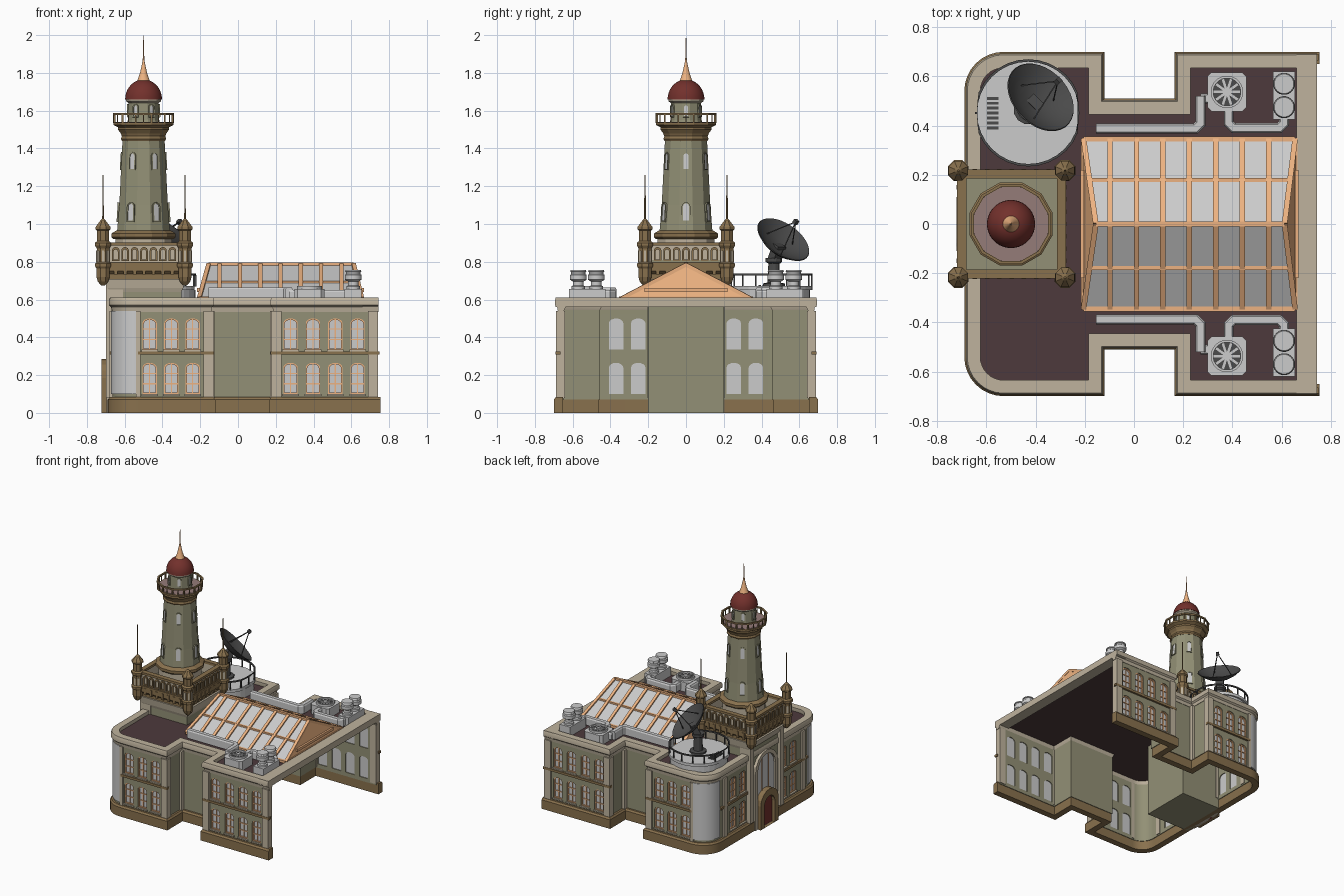
import bpy, bmesh, math
from mathutils import Matrix, Vector

if "Cube" in bpy.data.objects:
    bpy.data.objects.remove(bpy.data.objects["Cube"])
pi, cos, sin = math.pi, math.cos, math.sin
COL = dict(beige=(.52, .45, .34), olive=(.29, .28, .18), brown=(.25, .165, .075), orange=(.85, .45, .22),
           red=(.17, .03, .025), roof=(.075, .042, .045), dark=(.07, .07, .07), pink=(.30, .20, .19), grey=None)
parts, I = {}, Matrix()

def loft(name, col, rings, cyclic=False, M=I):
    """Skin closed loops together; caps the ends unless cyclic."""
    bm = parts.setdefault((name, col), bmesh.new())
    R = [[bm.verts.new(M @ Vector(p)) for p in r] for r in rings]
    n = len(R[0])
    for i in range(len(R) if cyclic else len(R) - 1):
        a, b = R[i], R[(i + 1) % len(R)]
        for j in range(n):
            bm.faces.new((a[j], a[(j + 1) % n], b[(j + 1) % n], b[j]))
    if not cyclic:
        bm.faces.new(R[0][::-1]); bm.faces.new(R[-1])

def prism(name, col, pts, z0, z1, M=I):
    loft(name, col, [[(x, y, z) for x, y in pts] for z in (z0, z1)], M=M)

def box(name, col, x0, x1, y0, y1, z0, z1, M=I):
    prism(name, col, [(x0, y0), (x1, y0), (x1, y1), (x0, y1)], z0, z1, M)

def ring(name, col, outer, inner, z0, z1, M=I):
    loft(name, col, [[(*p, z) for p in L] for L, z in ((outer, z0), (outer, z1), (inner, z1), (inner, z0))], True, M)

def lathe(name, col, prof, n, M=I):
    loft(name, col, [[(r * cos(2*pi*(i+.5)/n), r * sin(2*pi*(i+.5)/n), z) for i in range(n)] for r, z in prof], M=M)

def bar(name, col, a, b, w, h):
    a, b = Vector(a), Vector(b)
    M = Matrix.Translation(a) @ (b - a).to_track_quat('Z', 'Y').to_matrix().to_4x4()
    box(name, col, -w/2, w/2, -h/2, h/2, 0, (b - a).length, M)

def T(x, y, z=0): return Matrix.Translation((x, y, z))

def face(x, y, z, ang):
    """Wall frame: local x along wall, y up, z outward (ang 0 faces front)."""
    return T(x, y, z) @ Matrix.Rotation(ang, 4, 'Z') @ Matrix.Rotation(pi/2, 4, 'X')

def arch(w, h, rise, y0=0, n=8):
    return [(-w/2, y0), (w/2, y0)] + [(w/2*cos(pi*i/n), h - rise + rise*sin(pi*i/n)) for i in range(n + 1)]

# ---- building outline, inset by d, from right front round to right back
XL, Y = -.69, .70
def outline(d, xe):
    h = [(xe, -Y+d), (.165+d, -Y+d), (.165+d, -.51+d), (-.12-d, -.51+d), (-.12-d, -Y+d)]
    r = .16
    h += [(XL + r - (r-d)*sin(pi/2*i/8), -Y + r - (r-d)*cos(pi/2*i/8)) for i in range(9)]
    return h + [(x, -y) for x, y in h[::-1]]

def sweep(name, col, prof, xe):
    lines = [outline(d, xe) for d, z in prof]
    loft(name, col, [[(*L[i], z) for L, (d, z) in zip(lines, prof)] for i in range(len(lines[0]))])

sweep('plinth', 'brown', [(0, 0), (0, .07), (.01, .083), (.05, .083), (.05, 0)], .755)
sweep('walls', 'olive', [(.025, .07), (.025, .58), (.055, .58), (.055, .07)], .74)
sweep('cornice', 'beige', [(.022, .535), (.018, .56), (.006, .57), (.006, .595), (.012, .61), (.065, .61), (.065, .565), (.05, .535)], .745)
prism('roof', 'roof', outline(.05, .74), .57, .582)
box('end_beam', 'beige', .66, .745, -.69, .69, .56, .61)

# ---- windows
def window(x, y, z, ang, w=.076, h=.165):
    M = face(x, y, z, ang)
    prism('cutter', 'grey', arch(w, h, .025), -.06, .03, M)
    prism('window_panes', 'grey', arch(w, h, .025), -.024, -.016, M)
    ring('window_frames', 'orange', arch(w, h, .025), arch(w-.014, h-.007, .022, .007), -.016, -.006, M)
    box('window_frames', 'orange', -.003, .003, .004, h-.003, -.016, -.009, M)
    for k in (.33, .66):
        box('window_frames', 'orange', -w/2+.004, w/2-.004, h*k-.003, h*k+.003, -.016, -.009, M)
    box('window_sills', 'beige', -w/2-.006, w/2+.006, -.01, 0, -.005, .008, M)

for s in (-1, 1):
    yw, ang = s*.675, (0 if s < 0 else pi)
    for z in (.1, .335):
        for x in (-.468, -.353, -.24, .278, .397, .515, .633):
            window(x, yw, z, ang)
        for y in (.253, .37):
            window(XL+.025, s*y, z, -pi/2)
    # string courses and pilasters
    for x0, x1 in ((-.53, -.128), (.173, .75)):
        box('string_course', 'brown', x0, x1, s*.665, s*.69, .308, .326)
    box('string_course', 'brown', XL+.01, XL+.035, s*.2, s*.535, .308, .326)
    for x in (-.157, .203, .715):
        box('pilasters', 'beige', x-.026, x+.026, s*.64, s*.688, .08, .54)
    box('pilasters', 'beige', -.54, -.515, s*.64, s*.688, .08, .54)
    box('pilasters', 'beige', XL+.01, XL+.06, s*.46, s*.5, .08, .54)
    for x in (-.137, .182):
        box('pilasters', 'beige', x-.012, x+.012, s*.475, s*.515, .08, .54)
    # curved glazed corners
    a = [pi + pi/2*i/10 for i in range(11)]
    pts = [(XL+.16+.143*cos(t), -s*(-.54+.143*sin(t)) * -1 * -1) for t in a] + \
          [(XL+.16+.12*cos(t), -s*(-.54+.12*sin(t))) for t in a[::-1]]
    prism('corner_glass', 'grey', pts, .1, .54)

# ---- tower base with entrance on the left side
box('tower_base', 'olive', -.675, -.30, -.2, .2, 0, .68)
for s in (-1, 1):
    box('entrance_pilasters', 'beige', -.70, -.61, s*.165, s*.205, .08, .68)
F = face(-.675, 0, 0, -pi/2)
ring('tall_arch', 'beige', arch(.28, .58, .14), arch(.22, .55, .11), 0, .022, F)
prism('tall_arch_glass', 'grey', arch(.22, .55, .11), -.01, .006, F)
for u in (-.04, .04):
    box('tall_arch_bars', 'orange', u-.004, u+.004, .2, .53, 0, .012, F)
ring('portal', 'brown', arch(.22, .285, .10), arch(.13, .23, .065), 0, .047, F)
prism('door', 'red', arch(.13, .23, .065), 0, .02, F)

def sq(a, b, c, z): return [(a, -c, z), (b, -c, z), (b, c, z), (a, c, z)]
loft('tower_corbel', 'beige', [sq(-.675, -.30, .2, .64), sq(-.69, -.29, .207, .66), sq(-.715, -.28, .215, .71)])
loft('gallery_base', 'brown', [sq(-.70, -.295, .205, .70), sq(-.70, -.295, .205, .735), sq(-.718, -.277, .22, .75), sq(-.718, -.277, .22, .79)])
box('gallery_floor', 'olive', -.71, -.285, -.21, .21, .78, .81)
# gallery parapet, four sides around the tower
cx = -.4975
for k in range(4):
    G = face(cx, 0, 0, k*pi/2)
    box('gallery_parapet', 'beige', -.215, .215, .79, .89, .19, .212, G)
    box('gallery_rail', 'brown', -.218, .218, .885, .903, .184, .222, G)
    box('gallery_rail', 'brown', -.218, .218, .785, .798, .184, .222, G)
    for i in range(7):
        P = G @ T(-.15 + .05*i, .803, .21)
        ring('gallery_arches', 'brown', arch(.04, .075, .02), arch(.022, .062, .011, .01), 0, .01, P)
        box('gallery_brackets', 'brown', -.009, .009, -.07, -.02, -.012, .014, P)

# ---- corner turrets, two with masts
for sx in (-1, 1):
    for sy in (-1, 1):
        P = T(cx + sx*.217, sy*.217)
        lathe('turrets', 'brown', [(.012, .675), (.03, .695), (.038, .72), (.038, .765), (.045, .775), (.045, .79), (.036, .80),
              (.036, .87), (.046, .885), (.046, .90), (.034, .91), (.034, .965), (.043, .972), (.042, .985), (.026, 1.005), (.014, 1.02), (.004, 1.03)], 8, P)
        for i in range(8):
            t = pi/4*i
            M = P @ face(.034*cos(t), .034*sin(t), .80, t+pi/2)
            prism('turret_panels', 'beige', arch(.013, .06, .006), -.006, .003, M)
        if sx == sy:
            lathe('masts', 'brown', [(.005, 1.02), (.003, 1.26)], 6, P)

# ---- main tower
C = T(-.5, 0)
lathe('tower_foot', 'beige', [(.155, .80), (.155, .925)], 12, C)
lathe('tower_foot_ring', 'brown', [(.165, .92), (.175, .93), (.175, .95), (.15, .965)], 12, C)
lathe('tower_shaft', 'olive', [(.145, .96), (.133, 1.1), (.115, 1.45)], 12, C)
lathe('tower_capital', 'brown', [(.118, 1.44), (.124, 1.45), (.119, 1.465), (.125, 1.48), (.14, 1.50), (.14, 1.512), (.165, 1.525), (.165, 1.538)], 12, C)
lathe('lookout_floor', 'pink', [(.155, 1.53), (.155, 1.541)], 12, C)
lathe('lantern', 'olive', [(.09, 1.535), (.086, 1.55), (.082, 1.65)], 12, C)
lathe('lantern_cornice', 'beige', [(.082, 1.64), (.096, 1.65), (.096, 1.665)], 12, C)
def slit(t, r, z, w, h, lean):
    M = face(-.5 + r*cos(t), r*sin(t), z, t+pi/2) @ Matrix.Rotation(-lean, 4, 'X')
    ring('slit_frames', 'olive', arch(w, h, w/2), arch(w-.014, h-.007, w/2-.007, .007), -.01, .008, M)
    prism('slit_panes', 'grey', arch(w-.012, h-.006, w/2-.006, .006), -.01, .003, M)
for k in range(6):
    t = k*pi/3
    slit(t, .135, 1.01, .046, .105, .06)
    slit(t, .118, 1.285, .042, .095, .06)
    slit(t, .081, 1.565, .034, .07, .03)
circ = lambda r, n=12: [(r*cos(2*pi*(i+.5)/n), r*sin(2*pi*(i+.5)/n)) for i in range(n)]
ring('lookout_rail', 'brown', circ(.168), circ(.156), 1.577, 1.588, C)
for i in range(24):
    x, y = .159*cos(pi*i/12 + pi/12), .159*sin(pi*i/12 + pi/12)
    q = .005 if i % 2 == 0 else .003
    box('lookout_posts', 'brown', x-q, x+q, y-q, y+q, 1.535, 1.58, C)
lathe('dome', 'red', [(.098*cos(a), 1.66 + .105*sin(a)) for a in [pi/2*i/9 for i in range(9)]] + [(.002, 1.765)], 32, C)
lathe('finial', 'orange', [(.036, 1.752), (.03, 1.768), (.019, 1.80), (.011, 1.835), (.006, 1.86), (.004, 1.88), (.001, 2.0)], 16, C)

# ---- glazed roof light
x0, x1, r0, r1, ye, ze, zr = -.205, .655, -.155, .612, .345, .605, .785
tri = lambda e, r, o: [(e+o, -ye, ze), (e+o, ye, ze), (r+o, 0, zr)]
loft('skylight_glass', 'grey', [tri(x0, r0, 0), tri(x1, r1, 0)])
for e, r, o in ((x0, r0, -.006), (x1, r1, .006)):
    loft('skylight_gables', 'orange', [tri(e, r, 0), tri(e, r, o)])
    bar('skylight_frame', 'orange', (e+o, -.22, ze+.045), (e+o, .22, ze+.045), .014, .02)
    bar('skylight_frame', 'orange', (e, -ye, ze), (e, ye, ze), .02, .02)
for s in (-1, 1):
    for i in range(9):
        x = x0 + (x1-x0)*i/8
        bar('skylight_frame', 'orange', (x, s*ye, ze), (min(max(x, r0), r1), 0, zr), .022, .02)
    for f, w in ((0, .02), (.48, .016)):
        bar('skylight_frame', 'orange', (x0+(r0-x0)*f, s*ye*(1-f), ze+(zr-ze)*f), (x1+(r1-x1)*f, s*ye*(1-f), ze+(zr-ze)*f), w, w)
bar('skylight_frame', 'orange', (r0, 0, zr), (r1, 0, zr), .02, .02)

# ---- rooftop ducts, fans and vents, both sides
def duct(pts, w, z0, z1):
    P = [Vector(p) for p in pts]
    rings = []
    for i, p in enumerate(P):
        a = (p - P[i-1]).normalized() if i else (P[1] - p).normalized()
        b = (P[i+1] - p).normalized() if i < len(P)-1 else a
        t = (a + b).normalized()
        n = Vector((-t.y, t.x)) * (w/2 / t.dot(a))
        rings.append([(*(p+n), z0), (*(p-n), z0), (*(p-n), z1-.01), (*(p-n*.7), z1), (*(p+n*.7), z1), (*(p+n), z1-.01)])
    loft('ducts', 'grey', rings)
for s in (-1, 1):
    duct([(-.155, s*.388), (.25, s*.388), (.27, s*.408), (.27, s*.52)] , .04, .60, .665)
    duct([(.385, s*.47), (.385, s*.41), (.405, s*.39), (.59, s*.39), (.61, s*.41), (.61, s*.46)], .04, .59, .65)
    duct([(.27, s*.51), (.32, s*.51)], .04, .60, .65)
    P = T(.378, s*.537)
    c, k = .08, .062
    prism('fan_boxes', 'grey', [(c, -k), (c, k), (k, c), (-k, c), (-c, k), (-c, -k), (-k, -c), (k, -c)], .58, .655, P)
    ring('fan_rims', 'grey', circ(.066, 24), circ(.056, 24), .65, .672, P)
    lathe('fan_wells', 'dark', [(.057, .65), (.057, .658)], 24, P)
    lathe('fan_hubs', 'grey', [(.016, .65), (.016, .67)], 12, P)
    for i in range(10):
        box('fan_blades', 'grey', .012, .054, -.005, .005, .66, .664, P @ Matrix.Rotation(pi*i/5, 4, 'Z'))
    box('vent_bases', 'grey', .565, .655, s*.425, s*.62, .58, .655)
    for y in (.475, .57):
        lathe('vents', 'grey', [(.036, .65), (.036, .67), (.028, .675), (.028, .695), (.045, .705), (.045, .73), (.038, .735), (.038, .745), (.044, .748), (.04, .757)], 20, T(.61, s*y))

# ---- dish platform
def deck(r): return [(min(max(-.43 + r*cos(2*pi*i/32), -.635-.22+r), -.232+.22-r+.0), .452 + r*sin(2*pi*i/32)) for i in range(32)]
prism('dish_deck', 'grey', deck(.205), .575, .65)
prism('dish_deck', 'grey', deck(.218), .65, .672)
ring('deck_rail', 'dark', deck(.218), deck(.208), .727, .737)
for x, y in deck(.213)[::2]:
    box('deck_posts', 'dark', x-.004, x+.004, y-.004, y+.004, .67, .73)
for i in range(7):
    box('deck_grille', 'dark', -.598, -.55, .385+.02*i, .397+.02*i, .67, .677)
# satellite dish
lathe('dish_pedestal', 'dark', [(.06, .67), (.06, .685), (.035, .69), (.03, .79), (.045, .80), (.045, .82)], 12, T(-.43, .465))
N = Vector((.52, .49, .70)).normalized()
D = Vector((-.385, .51, .91))
bar('dish_mount', 'dark', (-.43, .465, .80), D - N*.03, .06, .045)
M = Matrix.Translation(D) @ N.to_track_quat('Z', 'Y').to_matrix().to_4x4()
lathe('dish', 'dark', [(.03, -.052), (.08, -.04), (.125, -.016), (.158, .01), (.155, .014), (.12, -.008), (.075, -.031), (.002, -.044)], 32, M)
tip = D + N*.145
for i in range(3):
    bar('dish_feed', 'dark', M @ Vector((.09*cos(i*2.094), .09*sin(i*2.094), -.025)), tip, .005, .005)
bar('dish_feed', 'dark', tip - N*.012, tip + N*.012, .022, .022)

# ---- turn parts into objects
objs, mats = {}, {}
for (name, col), bm in parts.items():
    bmesh.ops.recalc_face_normals(bm, faces=bm.faces[:])
    me = bpy.data.meshes.new(name)
    bm.to_mesh(me); bm.free()
    ob = objs[name] = bpy.data.objects.new(name, me)
    bpy.context.collection.objects.link(ob)
    if COL[col]:
        if col not in mats:
            mats[col] = bpy.data.materials.new(col)
            mats[col].diffuse_color = (*COL[col], 1)
        me.materials.append(mats[col])

def activate(ob):
    bpy.ops.object.select_all(action='DESELECT')
    ob.select_set(True)
    bpy.context.view_layer.objects.active = ob
# cut the window openings
md = objs['walls'].modifiers.new('openings', 'BOOLEAN')
md.operation, md.solver, md.object = 'DIFFERENCE', 'EXACT', objs['cutter']
activate(objs['walls'])
bpy.ops.object.modifier_apply(modifier='openings')
bpy.data.objects.remove(objs.pop('cutter'))
for n in ('dome', 'finial', 'vents', 'dish', 'corner_glass', 'fan_rims', 'masts', 'cornice', 'plinth', 'walls'):
    activate(objs[n])
    bpy.ops.object.shade_smooth_by_angle(angle=math.radians(32))

for m in bpy.data.materials:
    if m.users and not m.is_grease_pencil:
        m.use_nodes = True
        m.node_tree.nodes["Principled BSDF"].inputs["Base Color"].default_value = m.diffuse_color
